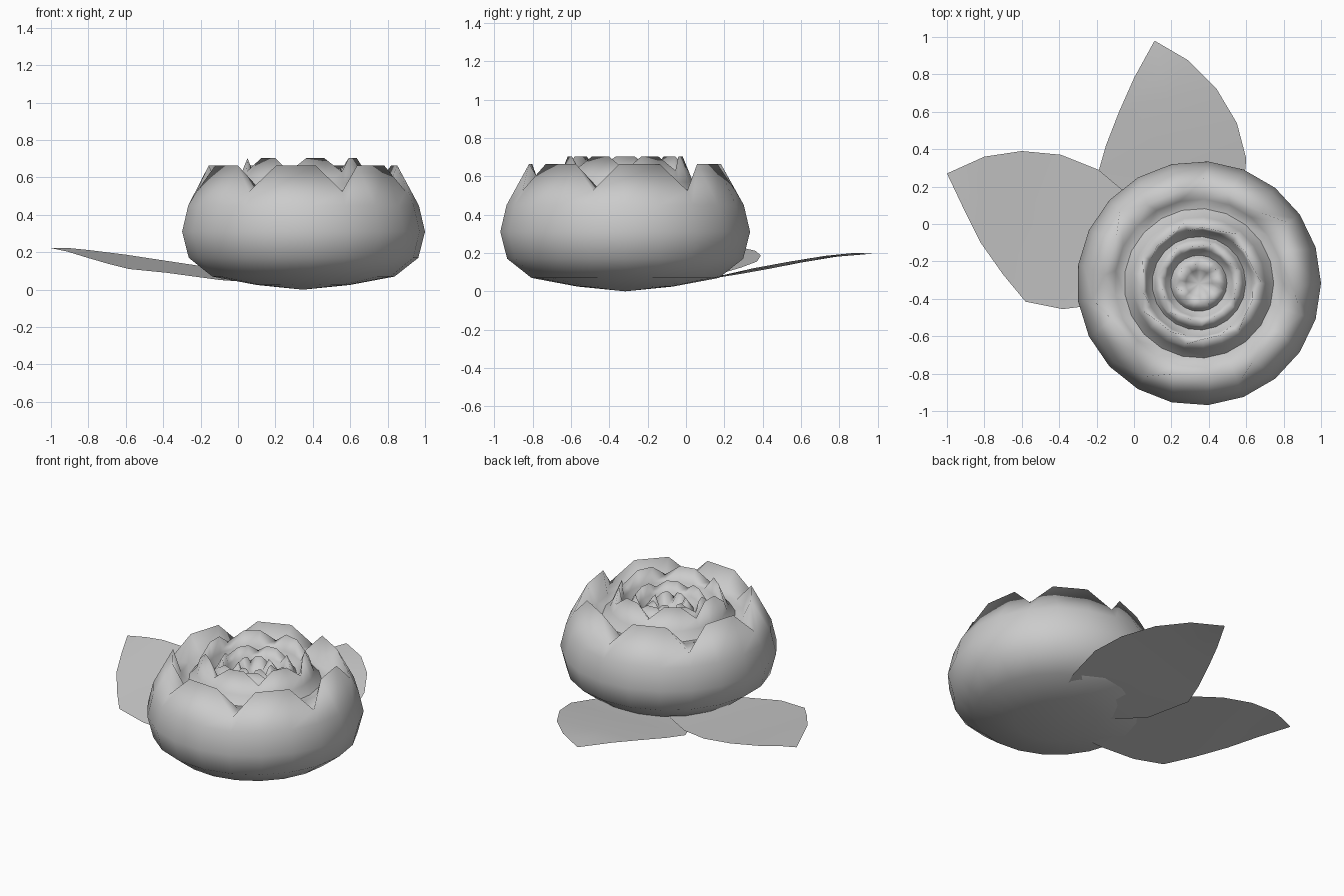
import bpy
from math import sin, cos, radians, pi

if "Cube" in bpy.data.objects:
    bpy.data.objects.remove(bpy.data.objects["Cube"])

CX, CY = 0.347, -0.317      # flower axis
PETALS, SIDES = 7, 21
STEP = 2 * pi / SIDES


def make(name, verts, faces, angle=180):
    me = bpy.data.meshes.new(name)
    me.from_pydata(verts, [], faces)
    me.update()
    ob = bpy.data.objects.new(name, me)
    bpy.context.collection.objects.link(ob)
    bpy.ops.object.select_all(action='DESELECT')
    ob.select_set(True)
    bpy.context.view_layer.objects.active = ob
    bpy.ops.object.shade_smooth_by_angle(angle=radians(angle))
    return ob


def polar(r, a, z):
    return (CX + r * cos(a), CY + r * sin(a), z)


def whorl(name, outside, notch, top, inside, shift, flat, bottom=None, centre=None):
    """Cup whose rim is cut into seven flat-topped petals, folding back inside."""
    a0 = shift * STEP
    verts, faces = [], []

    def ring(r, z):
        verts.extend(polar(r, a0 + i * STEP, z) for i in range(SIDES))

    for r, z in outside:
        ring(r, z)
    # petal rim: notch, top corner, top corner per petal
    for p in range(PETALS):
        a = a0 + 3 * p * STEP
        mid = a + 1.5 * STEP
        verts += [polar(notch[0], a, notch[1]),
                  polar(top[0], mid - radians(flat), top[1]),
                  polar(top[0], mid + radians(flat), top[1])]
    for r, z in inside:
        ring(r, z)
    rows = len(outside) + len(inside) + 1
    for k in range(rows - 1):
        for i in range(SIDES):
            j = (i + 1) % SIDES
            faces.append((k * SIDES + i, k * SIDES + j,
                          (k + 1) * SIDES + j, (k + 1) * SIDES + i))
    if bottom is not None:
        c = len(verts)
        verts.append(polar(0, 0, bottom))
        faces += [(c, (i + 1) % SIDES, i) for i in range(SIDES)]
    if centre is not None:
        c, b = len(verts), (rows - 1) * SIDES
        verts.append(polar(0, 0, centre))
        faces += [(c, b + i, b + (i + 1) % SIDES) for i in range(SIDES)]
    return make(name, verts, faces)


# nested petal layers, outside to inside
whorl("outer_petals",
      [(0.25, 0.025), (0.49, 0.07), (0.617, 0.17), (0.653, 0.31), (0.62, 0.45)],
      (0.575, 0.525), (0.505, 0.665), [(0.45, 0.53), (0.40, 0.52)], -1, 12, bottom=0.0)
whorl("second_petals",
      [(0.40, 0.52), (0.355, 0.57)],
      (0.335, 0.63), (0.30, 0.703), [(0.285, 0.60), (0.25, 0.56)], 0, 9.5)
whorl("third_petals",
      [(0.25, 0.56), (0.235, 0.58)],
      (0.225, 0.605), (0.20, 0.65), [(0.18, 0.58), (0.15, 0.55)], 1, 9.5)
whorl("inner_petals",
      [(0.15, 0.55), (0.14, 0.565)],
      (0.13, 0.58), (0.10, 0.625), [(0.07, 0.55)], 2, 9.5, centre=0.53)


def leaf(name, tip, rows):
    """Leaf sheet from left/right edge points, root to tip."""
    verts, faces = [], []
    for l, r in rows:
        m = tuple((a + b) / 2 for a, b in zip(l, r))
        verts += [l, m, r]
    for k in range(len(rows) - 1):
        for i in (0, 1):
            b = 3 * k + i
            faces.append((b, b + 3, b + 4, b + 1))
    verts.append(tip)
    t, b = len(verts) - 1, 3 * (len(rows) - 1)
    faces += [(b, t, b + 1), (b + 1, t, b + 2)]
    return make(name, verts, faces)


leaf("side_leaf", (-1.0, 0.27, 0.222), [
    ((0.25, -0.37, 0.03), (0.29, -0.22, 0.03)),
    ((-0.10, -0.42, 0.052), (0.06, 0.08, 0.062)),
    ((-0.38, -0.455, 0.09), (-0.19, 0.29, 0.125)),
    ((-0.58, -0.415, 0.11), (-0.39, 0.37, 0.155)),
    ((-0.70, -0.27, 0.14), (-0.60, 0.39, 0.187)),
    ((-0.82, -0.10, 0.175), (-0.80, 0.36, 0.212)),
    ((-0.91, 0.08, 0.203), (-0.90, 0.315, 0.222))])
leaf("back_leaf", (0.11, 0.98, 0.197), [
    ((0.26, -0.25, 0.03), (0.46, -0.18, 0.03)),
    ((-0.08, 0.03, 0.05), (0.58, 0.12, 0.065)),
    ((-0.19, 0.28, 0.09), (0.60, 0.35, 0.12)),
    ((-0.15, 0.42, 0.115), (0.55, 0.54, 0.155)),
    ((-0.08, 0.60, 0.15), (0.44, 0.725, 0.185)),
    ((0.0, 0.78, 0.18), (0.29, 0.875, 0.20))])
